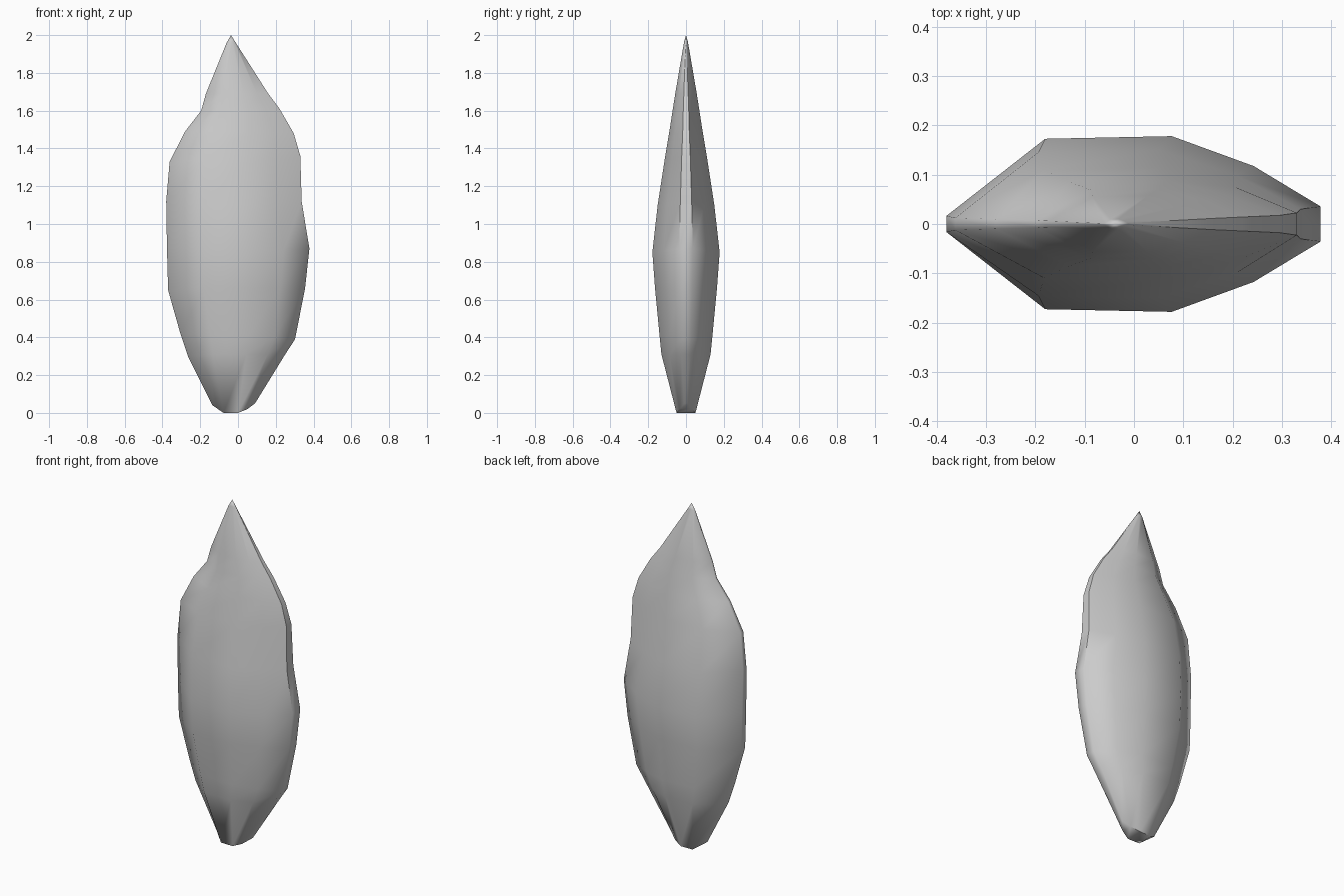
import bpy, bmesh

if "Cube" in bpy.data.objects:
    bpy.data.objects.remove(bpy.data.objects["Cube"])

# Blade rows from base to tip: left x, left z, right x, right z, half thickness, mid z
rows = [
    (-0.135, 0.04, 0.09, 0.05, 0.05, 0.00),
    (-0.265, 0.30, 0.25, 0.31, 0.130, 0.31),
    (-0.305, 0.42, 0.302, 0.39, 0.140, 0.41),
    (-0.370, 0.65, 0.355, 0.66, 0.164, 0.66),
    (-0.376, 0.87, 0.378, 0.87, 0.178, 0.85),
    (-0.380, 1.12, 0.337, 1.12, 0.150, 1.10),
    (-0.362, 1.33, 0.330, 1.36, 0.113, 1.34),
    (-0.280, 1.49, 0.295, 1.48, 0.088, 1.49),
    (-0.195, 1.60, 0.220, 1.61, 0.071, 1.60),
    (-0.170, 1.69, 0.160, 1.69, 0.057, 1.69),
    (-0.060, 1.96, -0.012, 1.96, 0.010, 1.965),
]
# Half cross-section: position across the width, share of the thickness
section = [(0.0, 0.11), (0.26, 0.97), (0.60, 1.0), (0.82, 0.66), (1.0, 0.20)]

bm = bmesh.new()
rings = []
for xl, zl, xr, zr, t, zm in rows:
    front, back = [], []
    for i, (u, v) in enumerate(section):
        x = xl + (xr - xl) * u
        z = zl if i == 0 else zr if i == 4 else zm
        if i == 3:
            z = zm * 0.6 + zr * 0.4
        front.append(bm.verts.new((x, -t * v, z)))
        back.append(bm.verts.new((x, t * v, z)))
    rings.append(front + back[::-1])

# Skin between rows
n = len(rings[0])
for a, b in zip(rings, rings[1:]):
    for i in range(n):
        j = (i + 1) % n
        bm.faces.new((a[i], a[j], b[j], b[i]))

# Pointed tip and rounded-off base
tip = bm.verts.new((-0.037, 0, 2.0))
for i in range(n):
    bm.faces.new((rings[-1][i], rings[-1][(i + 1) % n], tip))
base = rings[0]
for i in range(4):
    bm.faces.new((base[i], base[n - 1 - i], base[n - 2 - i], base[i + 1]))
bmesh.ops.recalc_face_normals(bm, faces=bm.faces)

mesh = bpy.data.meshes.new("stone_blade")
bm.to_mesh(mesh)
bm.free()
blade = bpy.data.objects.new("stone_blade", mesh)
bpy.context.collection.objects.link(blade)
bpy.context.view_layer.objects.active = blade
blade.select_set(True)
bpy.ops.object.shade_smooth_by_angle(angle=1.05)
